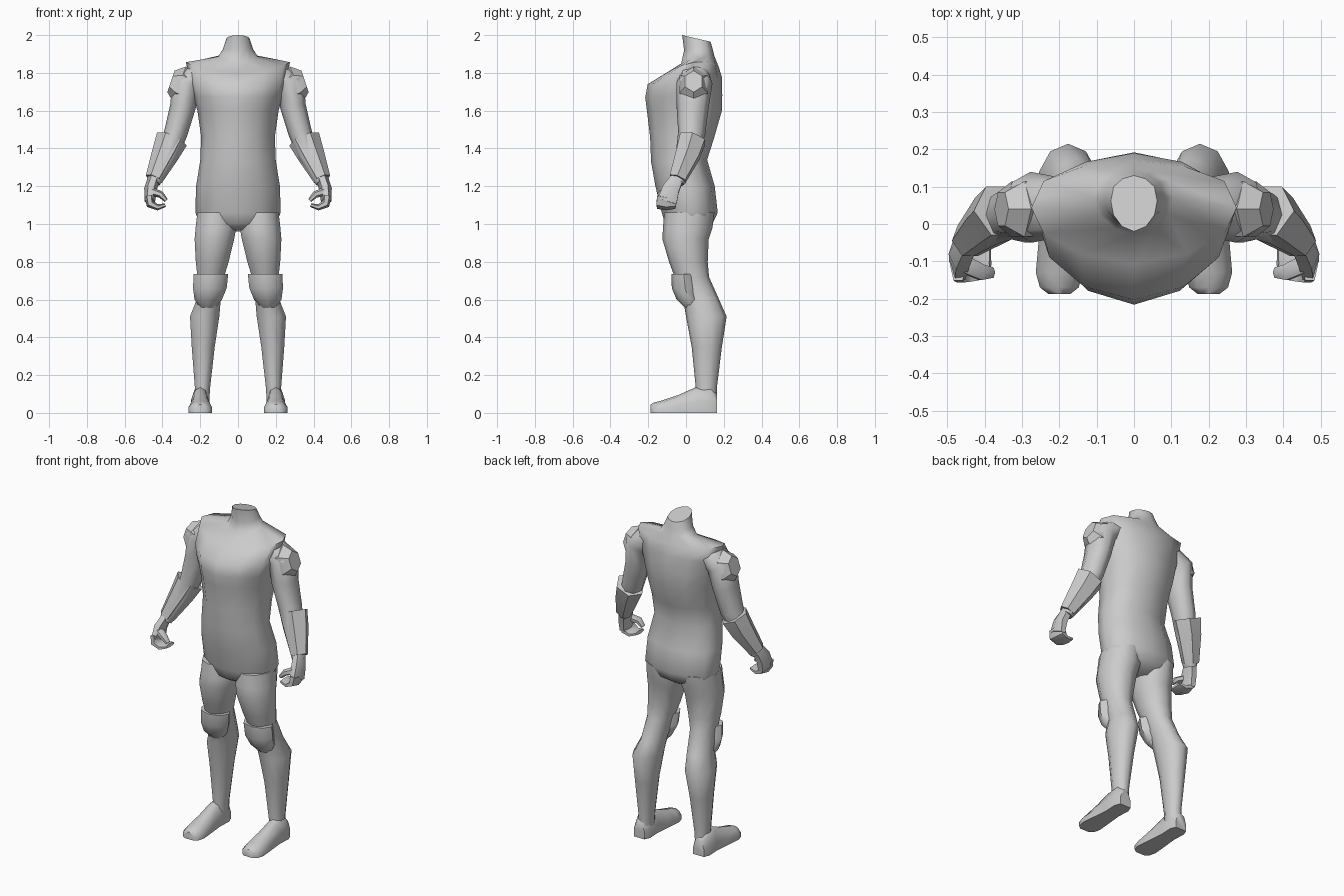
import bpy, bmesh, math
from mathutils import Vector

grey = bpy.data.materials.new("plain_grey")
grey.diffuse_color = (0.6, 0.6, 0.6, 1)


def loft(name, rings, mirror=True, angle=55):
    """Skin a list of equal-length closed rings and cap both ends."""
    bm = bmesh.new()
    rows = [[bm.verts.new(p) for p in ring] for ring in rings]
    n = len(rows[0])
    for a, b in zip(rows, rows[1:]):
        for i in range(n):
            j = (i + 1) % n
            bm.faces.new((a[i], a[j], b[j], b[i]))
    bm.faces.new(rows[0])
    bm.faces.new(rows[-1])
    bmesh.ops.recalc_face_normals(bm, faces=bm.faces)
    mesh = bpy.data.meshes.new(name)
    bm.to_mesh(mesh)
    bm.free()
    mesh.materials.append(grey)
    ob = bpy.data.objects.new(name, mesh)
    bpy.context.collection.objects.link(ob)
    bpy.ops.object.select_all(action='DESELECT')
    ob.select_set(True)
    bpy.context.view_layer.objects.active = ob
    bpy.ops.object.shade_smooth_by_angle(angle=math.radians(angle))
    if mirror:
        ob.modifiers.new("mirror", 'MIRROR').use_mirror_merge = False
    return ob


def oval(z, x0, x1, y0, y1, n=10):
    """Horizontal oval filling the given x and y extents."""
    return [((x0 + x1) / 2 + (x1 - x0) / 2 * math.sin(t),
             (y0 + y1) / 2 - (y1 - y0) / 2 * math.cos(t), z)
            for t in (2 * math.pi * i / n for i in range(n))]


def tube(name, stations, n=8, angle=55):
    """Loft ovals along a path of (x, y, z, side radius, depth radius)."""
    pts = [Vector(s[:3]) for s in stations]
    rings = []
    for i, s in enumerate(stations):
        d = (pts[min(i + 1, len(pts) - 1)] - pts[max(i - 1, 0)]).normalized()
        u = d.cross(Vector((0, 1, 0))).normalized()
        v = u.cross(d)
        rings.append([pts[i] + u * s[3] * math.cos(t) + v * s[4] * math.sin(t)
                      for t in (2 * math.pi * k / n for k in range(n))])
    return loft(name, rings, angle=angle)


# Torso cross-section: slightly keeled chest, broad back
HALF = [(0, -1), (.52, -.82), (.88, -.42), (1, .08), (.88, .6), (.5, .88), (0, 1)]
SECTION = HALF + [(-x, y) for x, y in HALF[-2:0:-1]]


def body_ring(zf, zb, hw, yf, yb, lift=0):
    return [(hw * x, (yf + yb) / 2 + (yb - yf) / 2 * y,
             zf + (zb - zf) * (y + 1) / 2 + lift * x * x) for x, y in SECTION]


# Torso from crotch to neck stub; rings tilt and lift at the shoulders
loft("torso", [body_ring(*r) for r in [
    (.97, .96, .10, -.06, .08),
    (1.0, 1.0, .20, -.11, .14),
    (1.06, 1.06, .226, -.128, .168),
    (1.20, 1.20, .222, -.162, .152),
    (1.33, 1.34, .200, -.185, .112),
    (1.46, 1.46, .195, -.190, .150),
    (1.60, 1.60, .215, -.207, .190),
    (1.67, 1.68, .235, -.216, .192),
    (1.74, 1.78, .258, -.203, .190),
    (1.80, 1.84, .275, -.105, .170, .035),
    (1.85, 1.89, .105, -.025, .150, .015),
    (1.92, 1.93, .080, -.010, .140),
    (2.0, 1.965, .062, -.020, .130)]], mirror=False)

# Legs from hip to ankle
loft("leg", [oval(*r) for r in [
    (1.06, .02, .220, -.115, .150),
    (.98, .004, .230, -.122, .140),
    (.92, .015, .235, -.125, .120),
    (.80, .045, .228, -.090, .115),
    (.72, .070, .218, -.060, .122),
    (.60, .088, .222, -.015, .175),
    (.51, .095, .258, .000, .215),
    (.35, .120, .248, .030, .190),
    (.13, .146, .230, .052, .163),
    (.06, .150, .235, .050, .163)]])

# Feet: flat soles with rounded tops, lofted heel to toe
FOOT = [(-1, 0), (1, 0), (1, .45), (.6, .88), (0, 1), (-.6, .88), (-1, .45)]
loft("foot", [[(.2 + hw * x, y, h * z) for x, z in FOOT] for y, hw, h in [
    (.165, .036, .10), (.13, .05, .14), (.05, .046, .135), (-.04, .055, .095),
    (-.13, .063, .065), (-.17, .052, .055), (-.187, .03, .045)]])

# Knee pads, tapering to a lower point
loft("knee_pad", [oval(*r, 8) for r in [
    (.735, .052, .235, -.078, .055),
    (.66, .060, .238, -.075, .065),
    (.60, .085, .230, -.050, .080),
    (.555, .125, .200, -.005, .060)]], angle=45)

# Arms, shoulder pads and forearm guards
tube("arm", [(.20, .045, 1.79, .07, .08), (.275, .045, 1.745, .08, .095),
             (.292, .035, 1.62, .068, .085), (.33, .030, 1.48, .062, .072),
             (.37, .005, 1.37, .055, .06), (.445, -.05, 1.22, .034, .042)])
tube("shoulder_pad", [(.26, .04, 1.72, .085, .082), (.31, .04, 1.74, .10, .086),
                      (.355, .04, 1.755, .06, .052)], 6, 40)
tube("forearm_guard", [(.35, .035, 1.45, .086, .078), (.385, .01, 1.37, .073, .072),
                       (.445, -.045, 1.238, .047, .05)], 6)

# Hands: palm, curled fingers and thumb
tube("palm", [(.445, -.045, 1.245, .032, .038), (.463, -.08, 1.185, .034, .052),
              (.467, -.10, 1.12, .028, .06)], 6)
tube("fingers", [(.470, -.10, 1.145, .025, .06), (.463, -.105, 1.105, .024, .06),
                 (.425, -.105, 1.088, .016, .055), (.385, -.105, 1.10, .010, .045)], 6)
tube("thumb", [(.45, -.11, 1.17, .022, .026), (.408, -.13, 1.155, .018, .024),
               (.38, -.13, 1.125, .011, .016)], 6)
